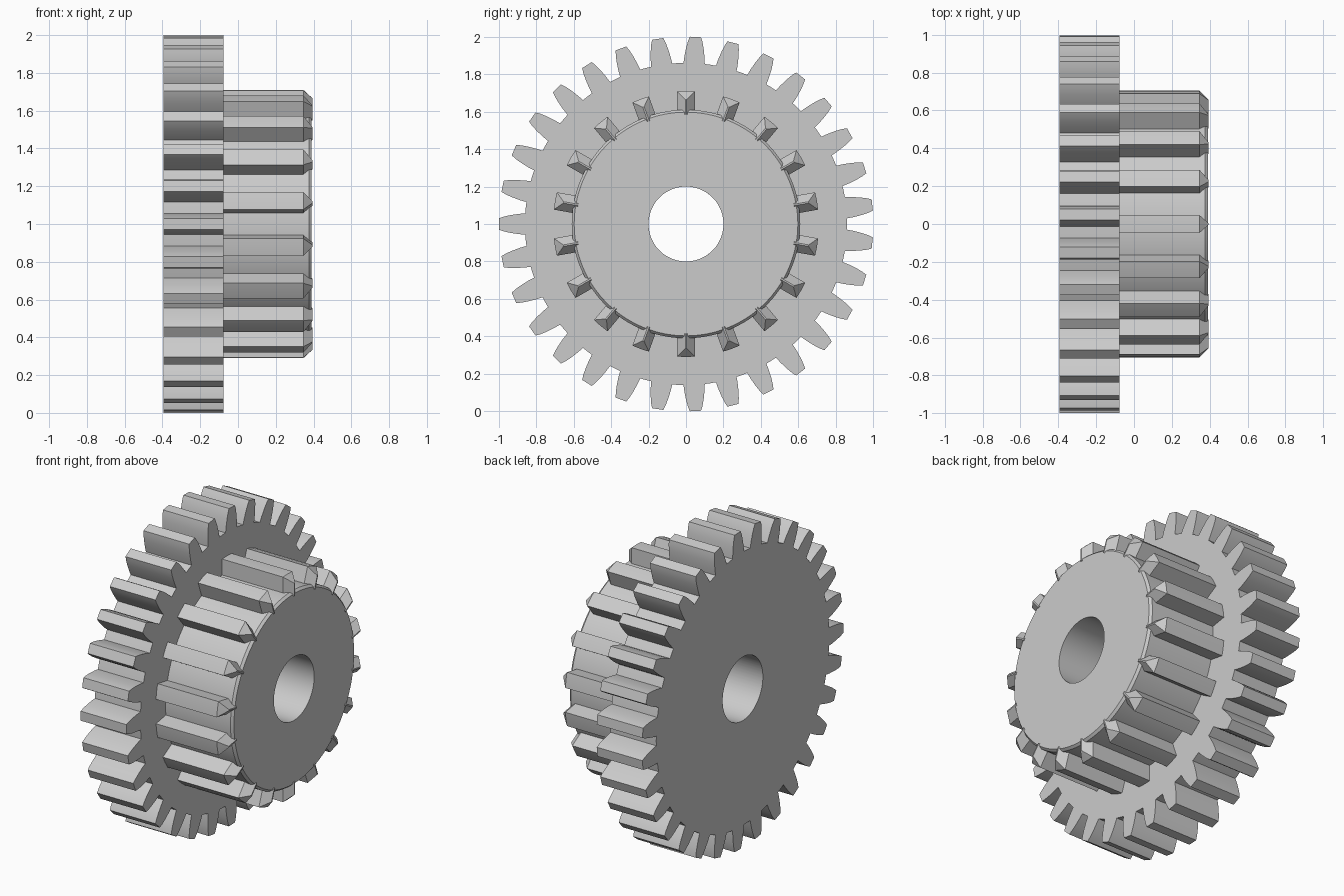
import bpy, bmesh
from math import sin, cos, pi, atan2

cube = bpy.data.objects.get("Cube")
if cube:
    bpy.data.objects.remove(cube, do_unlink=True)

steel = bpy.data.materials.new("grey steel")
steel.use_nodes = True
GREY = (0.6, 0.6, 0.6, 1)
steel.diffuse_color = GREY
steel.node_tree.nodes["Principled BSDF"].inputs["Base Color"].default_value = GREY

BACK, STEP, FRONT = -0.395, -0.077, 0.395   # stations along the axle (x)
BORE = 0.2


def polar(x, r, a):
    """Point at radius r and angle a about the axle."""
    return (x, r * cos(a), 1 + r * sin(a))


def finish(name, bm):
    bmesh.ops.recalc_face_normals(bm, faces=bm.faces)
    mesh = bpy.data.meshes.new(name)
    bm.to_mesh(mesh)
    bm.free()
    mesh.materials.append(steel)
    obj = bpy.data.objects.new(name, mesh)
    bpy.context.collection.objects.link(obj)
    bpy.ops.object.select_all(action='DESELECT')
    obj.select_set(True)
    bpy.context.view_layer.objects.active = obj
    bpy.ops.object.shade_smooth_by_angle(angle=pi / 7)
    return obj


def skin(bm, rings, close=True):
    """Quads between consecutive closed rings of points."""
    loops = [[bm.verts.new(p) for p in ring] for ring in rings]
    pairs = list(zip(loops, loops[1:])) + ([(loops[-1], loops[0])] if close else [])
    for a, b in pairs:
        for i in range(len(a)):
            j = (i + 1) % len(a)
            bm.faces.new((a[i], a[j], b[j], b[i]))
    return loops


# Large gear wheel: curved-flank teeth around a bored disc
TEETH = 31
flank = [(0.057, 0.86), (0.054, 0.895), (0.047, 0.94), (0.039, 0.975), (0.03, 1.0)]
tooth = [(-atan2(w, r), r) for w, r in flank]
tooth += [(-a, r) for a, r in reversed(tooth)] + [(pi / TEETH, 0.86)]
outline = [(pi + 2 * pi * k / TEETH + a, r) for k in range(TEETH) for a, r in tooth]
bm = bmesh.new()
skin(bm, [[polar(BACK, BORE, a) for a, r in outline],
          [polar(BACK, r, a) for a, r in outline],
          [polar(STEP, r, a) for a, r in outline],
          [polar(STEP, BORE, a) for a, r in outline]])
finish("large_gear", bm)

# Hub: turned sleeve with a small chamfer on its outer rim
SEG = 108
profile = [(STEP, BORE), (STEP, 0.61), (0.375, 0.61), (FRONT - 0.005, 0.597),
           (FRONT - 0.005, BORE)]
bm = bmesh.new()
skin(bm, [[polar(x, r, 2 * pi * i / SEG) for i in range(SEG)] for x, r in profile])
finish("hub", bm)

# Hub teeth: straight splines with pointed, chamfered ends
SPLINES = 18
HALF, TIP, ROOT = 0.047, 0.71, 0.585


def section(x, half, tip, turn):
    pts = [(-half, ROOT), (-half, tip - half * half), (0, tip),
           (half, tip - half * half), (half, ROOT)]
    return [polar(x, (w * w + r * r) ** 0.5, turn + atan2(w, r)) for w, r in pts]


bm = bmesh.new()
for k in range(SPLINES):
    turn = pi / 2 + 2 * pi * k / SPLINES
    loops = skin(bm, [section(STEP, HALF, TIP, turn),
                      section(0.346, HALF, TIP, turn),
                      section(FRONT, 0.004, 0.665, turn)], close=False)
    bm.faces.new(loops[0])
    bm.faces.new(loops[-1])
finish("hub_teeth", bm)
